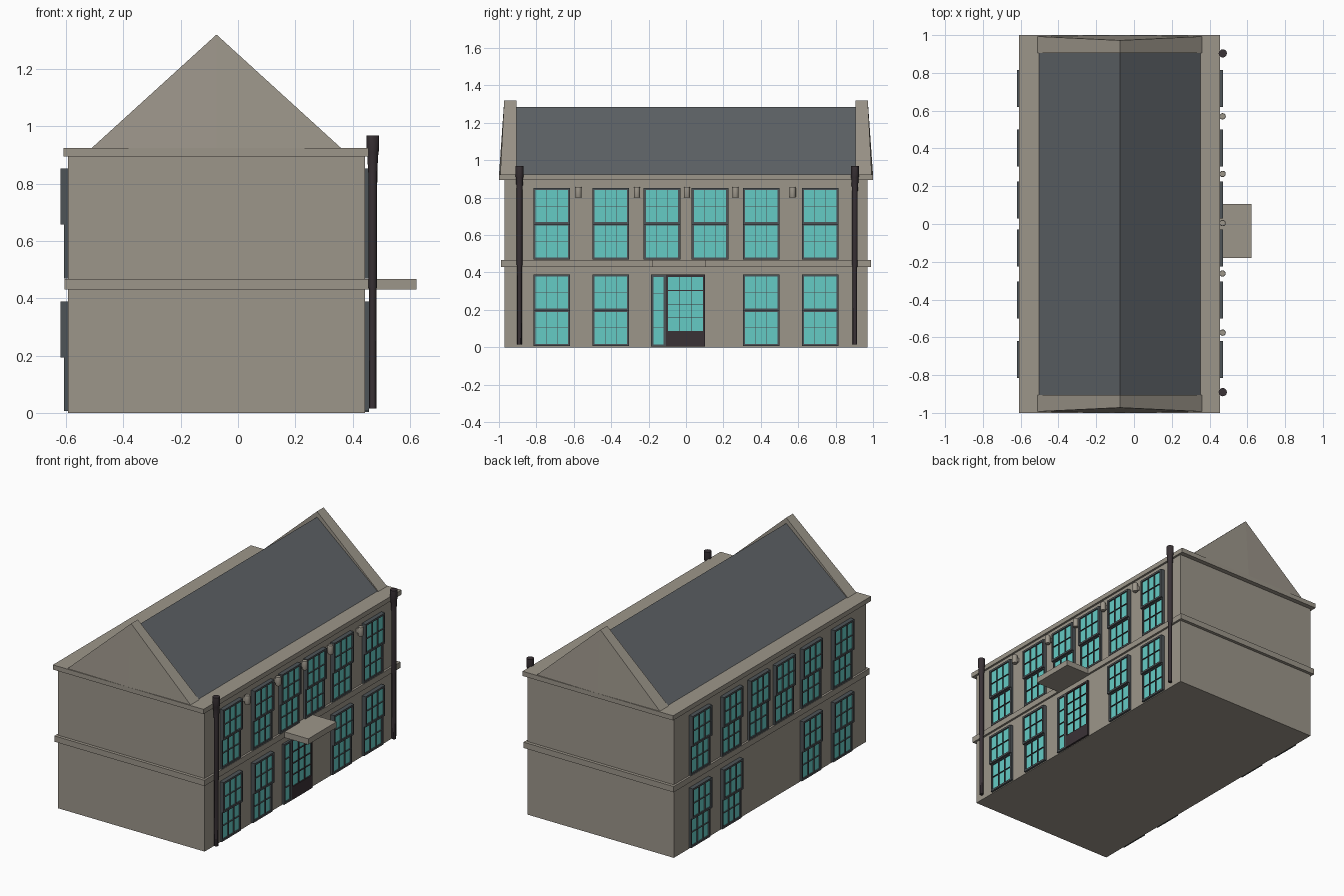
import bpy, bmesh
from mathutils import Matrix, Vector

if "Cube" in bpy.data.objects:
    bpy.data.objects.remove(bpy.data.objects["Cube"])


def material(name, rgb):
    m = bpy.data.materials.new(name)
    m.diffuse_color = (*rgb, 1)
    m.use_nodes = True
    m.node_tree.nodes["Principled BSDF"].inputs["Base Color"].default_value = m.diffuse_color
    return m


STONE = material("warm grey stone", (0.335, 0.305, 0.255))
SLATE = material("roof slate", (0.112, 0.124, 0.134))
FRAME = material("window frame slate", (0.075, 0.088, 0.095))
GLASS = material("teal glass", (0.13, 0.60, 0.56))
IRON = material("dark iron", (0.042, 0.032, 0.037))

MID_X = -0.075          # centre plane of the building
WALL_X = 0.443          # right wall plane


def finish(name, bm, mats):
    bmesh.ops.recalc_face_normals(bm, faces=bm.faces)
    me = bpy.data.meshes.new(name)
    bm.to_mesh(me)
    bm.free()
    for m in mats:
        me.materials.append(m)
    ob = bpy.data.objects.new(name, me)
    bpy.context.collection.objects.link(ob)
    return ob


def add_box(bm, x, y, z, mat=0):
    """Box from (min, max) ranges."""
    c = [(a + b) / 2 for a, b in (x, y, z)]
    s = [b - a for a, b in (x, y, z)]
    r = bmesh.ops.create_cube(bm, size=1, matrix=Matrix.Translation(c) @ Matrix.Diagonal((*s, 1)))
    for f in {f for v in r["verts"] for f in v.link_faces}:
        f.material_index = mat


def box(name, x, y, z, mat):
    bm = bmesh.new()
    add_box(bm, x, y, z)
    return finish(name, bm, [mat])


def lathe(name, x, y, profile, mat, sides=12):
    """Round part from (radius, z) rings."""
    bm = bmesh.new()
    rings = []
    for r, z in profile:
        c = bmesh.ops.create_circle(bm, segments=sides, radius=r, matrix=Matrix.Translation((x, y, z)))
        rings.append(c["verts"])
    for a, b in zip(rings, rings[1:]):
        for i in range(sides):
            j = (i + 1) % sides
            bm.faces.new((a[i], a[j], b[j], b[i]))
    bm.faces.new(rings[0])
    bm.faces.new(rings[-1])
    ob = finish(name, bm, [mat])
    bpy.ops.object.select_all(action="DESELECT")
    bpy.context.view_layer.objects.active = ob
    ob.select_set(True)
    bpy.ops.object.shade_smooth_by_angle()


# Walls, floor band, cornice and door canopy
box("walls", (-0.593, WALL_X), (-0.97, 0.97), (0, 0.90), STONE)
box("floor_band", (-0.606, 0.456), (-0.99, 0.99), (0.43, 0.467), STONE)
box("cornice", (-0.609, 0.456), (-1, 1), (0.894, 0.924), STONE)
box("door_canopy", (0.44, 0.623), (-0.18, 0.107), (0.43, 0.467), STONE)

# Slate roof prism
bm = bmesh.new()
ends = [[bm.verts.new(p) for p in ((-0.508, y, 0.92), (0.357, y, 0.92), (MID_X, y, 1.284))]
        for y in (-0.92, 0.92)]
for e in ends:
    bm.faces.new(e)
for i in range(3):
    j = (i + 1) % 3
    bm.faces.new((ends[0][i], ends[0][j], ends[1][j], ends[1][i]))
finish("slate_roof", bm, [SLATE])

# Gable parapets, outer face leaning in with a faint central crease
for side, label in ((-1, "front"), (1, "back")):
    bm = bmesh.new()
    v = lambda x, y, z: bm.verts.new((x, side * y, z))
    left, mid, right = v(-0.515, 0.993, 0.92), v(MID_X, 1.0, 0.92), v(0.364, 0.993, 0.92)
    top = v(MID_X, 0.972, 1.32)
    il, ir, it = v(-0.515, 0.905, 0.92), v(0.364, 0.905, 0.92), v(MID_X, 0.905, 1.32)
    for f in ((left, mid, top), (mid, right, top), (il, it, ir), (left, top, it, il),
              (right, ir, it, top), (left, il, ir, right, mid)):
        bm.faces.new(f)
    finish(label + "_gable", bm, [STONE])


def glazed_panel(bm, y, z, x0, x1, cols, rows, rim=0.012, sill=None, frame=0):
    """Framed pane with fine glazing bars standing off the glass."""
    sill = sill or rim
    (ya, yb), (za, zb) = y, z
    add_box(bm, (x0, x1), (ya, ya + rim), z, frame)
    add_box(bm, (x0, x1), (yb - rim, yb), z, frame)
    add_box(bm, (x0, x1), (ya + rim, yb - rim), (zb - rim, zb), frame)
    add_box(bm, (x0, x1), (ya + rim, yb - rim), (za, za + sill), frame)
    gy, gz = (ya + rim, yb - rim), (za + sill, zb - rim)
    add_box(bm, (x0, x1 - 0.008), gy, gz, 1)
    t = 0.0015
    for i in range(1, cols):
        c = gy[0] + (gy[1] - gy[0]) * i / cols
        add_box(bm, (x1 - 0.009, x1), (c - t, c + t), gz, frame)
    for i in range(1, rows):
        c = gz[0] + (gz[1] - gz[0]) * i / rows
        add_box(bm, (x1 - 0.009, x1), gy, (c - t, c + t), frame)


def sash_window(name, yc, z0, flip):
    bm = bmesh.new()
    y = (yc - 0.098, yc + 0.098)
    glazed_panel(bm, y, (z0, z0 + 0.195), WALL_X - 0.003, 0.457, 3, 2)
    glazed_panel(bm, y, (z0 + 0.188, z0 + 0.383), WALL_X - 0.003, 0.47, 3, 2)
    if flip:
        for v in bm.verts:
            v.co.x = 2 * MID_X - v.co.x
    finish(name, bm, [FRAME, GLASS])


# Sash windows on both long walls
OUTER = (0.718, 0.402)
for flip, label in ((False, "right"), (True, "left")):
    for s in (-1, 1):
        for yc in (*OUTER, 0.128):
            sash_window(label + "_upper_window", s * yc, 0.469, flip)
        for yc in OUTER:
            sash_window(label + "_lower_window", s * yc, 0.006, flip)

# Entrance door with sidelight
bm = bmesh.new()
glazed_panel(bm, (-0.187, -0.108), (0.003, 0.388), WALL_X - 0.003, 0.457, 1, 4)
finish("door_sidelight", bm, [FRAME, GLASS])
bm = bmesh.new()
glazed_panel(bm, (-0.108, 0.102), (0.003, 0.388), WALL_X - 0.003, 0.457, 3, 4, sill=0.083)
finish("entrance_door", bm, [IRON, GLASS])

# Downpipes with hopper heads
for yc in (-0.89, 0.903):
    lathe("downpipe", 0.47, yc, [(0.0125, 0.015), (0.0125, 0.43), (0.015, 0.44), (0.015, 0.83),
          (0.02, 0.91), (0.022, 0.915), (0.022, 0.968)], IRON)

# Wall lamps under the cornice
for yc in (-0.575, -0.262, 0.005, 0.265, 0.57):
    lathe("wall_lamp", 0.469, yc, [(0.015, 0.80), (0.017, 0.805), (0.017, 0.85), (0.015, 0.856)], STONE)
    box("lamp_bracket", (0.44, 0.465), (yc - 0.009, yc + 0.009), (0.815, 0.842), STONE)
